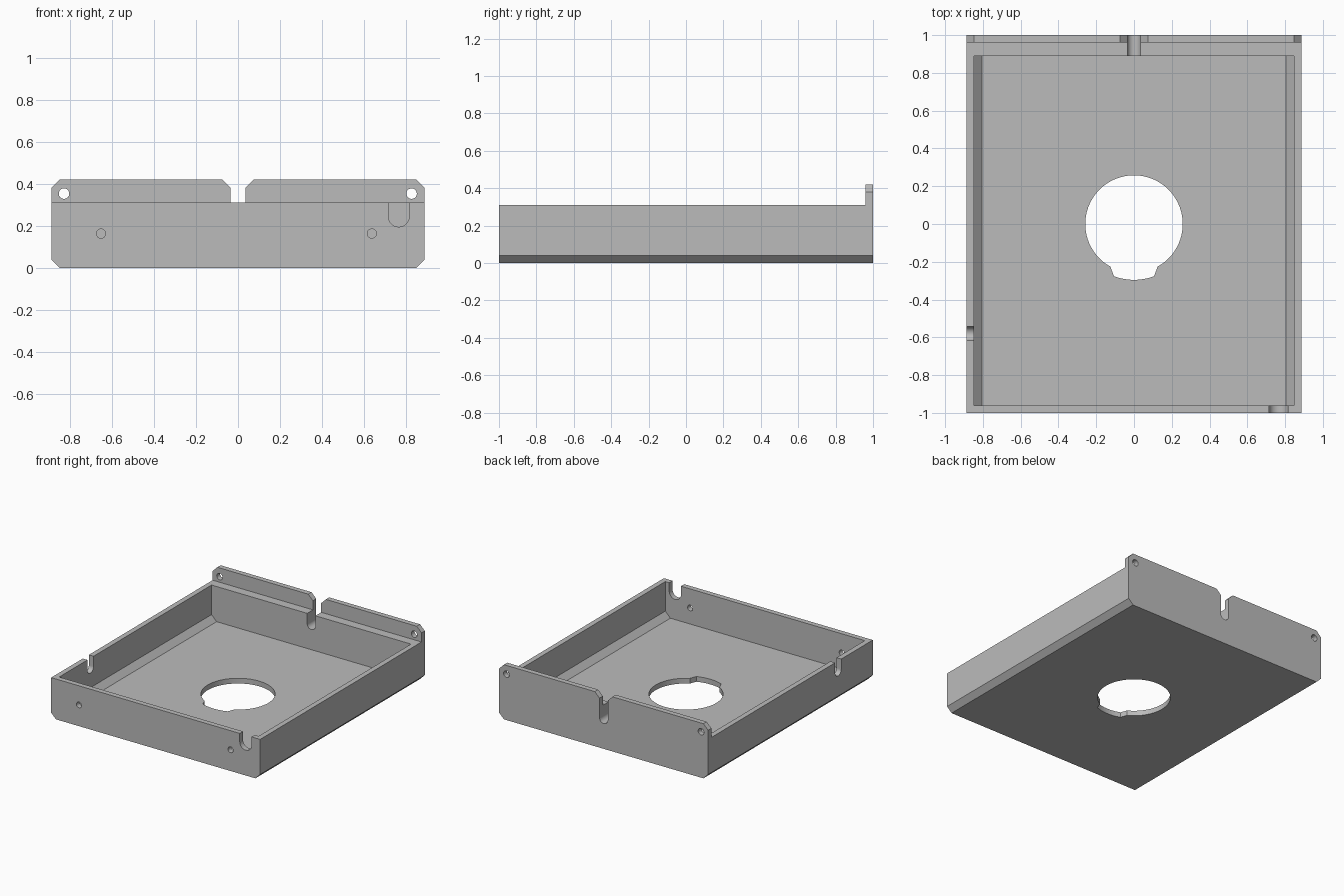
import bpy, bmesh
from math import sin, cos, pi, radians

cube = bpy.data.objects.get("Cube")
if cube:
    bpy.data.objects.remove(cube, do_unlink=True)

grey = bpy.data.materials.new("grey")
grey.use_nodes = True
colour = (0.5, 0.5, 0.5, 1)
grey.diffuse_color = colour
grey.node_tree.nodes["Principled BSDF"].inputs["Base Color"].default_value = colour

W, TOP, RIM, WALL, CH = 0.888, 0.42, 0.31, 0.04, 0.04


def prism(name, outline, axis, lo, hi):
    """Extrude a flat outline along one axis."""
    place = {"x": lambda u, v, t: (t, u, v),
             "y": lambda u, v, t: (u, t, v),
             "z": lambda u, v, t: (u, v, t)}[axis]
    bm = bmesh.new()
    ends = [[bm.verts.new(place(u, v, t)) for u, v in outline] for t in (lo, hi)]
    for ring in ends:
        bm.faces.new(ring)
    n = len(outline)
    for i in range(n):
        j = (i + 1) % n
        bm.faces.new((ends[0][i], ends[0][j], ends[1][j], ends[1][i]))
    bmesh.ops.recalc_face_normals(bm, faces=bm.faces)
    mesh = bpy.data.meshes.new(name)
    bm.to_mesh(mesh)
    bm.free()
    mesh.materials.append(grey)
    obj = bpy.data.objects.new(name, mesh)
    bpy.context.collection.objects.link(obj)
    return obj


def arc(u, v, r, start, end, n):
    angles = [radians(start + (end - start) * i / n) for i in range(n + 1)]
    return [(u + r * cos(a), v + r * sin(a)) for a in angles]


def slot(u, r, bottom=0.195):
    """Open-topped slot with a half-round bottom."""
    return arc(u, bottom + r, r, 180, 360, 20) + [(u + r, 0.6), (u - r, 0.6)]


def mirrored(half):
    return half + [(-u, v) for u, v in reversed(half)]


# Tray block: chamfered section with a V lead-in for the rear slot
section = mirrored([(W - CH, 0), (W, CH), (W, TOP - CH), (W - CH, TOP), (0.075, TOP)])
section.insert(5, (0, TOP - 0.075))
tray = prism("tray", section, "y", -1, 1)

cutters = []


def cut(name, outline, axis, lo, hi):
    cutters.append(prism(name, outline, axis, lo, hi))


# Space above the rim, leaving the rear flange, then the hollow
cut("rim_cutter", [(-1.2, RIM), (0.96, RIM), (0.96, 0.7), (-1.2, 0.7)], "x", -1.2, 1.2)
inner = W - WALL
cut("hollow_cutter", mirrored([(inner - 0.043, WALL), (inner, WALL + 0.043), (inner, 0.36)]),
    "y", -0.96, 0.89)

# Cable slots in the front, rear and right walls
cut("front_slot_cutter", slot(0.765, 0.05), "y", -1.1, -0.93)
cut("rear_slot_cutter", slot(0, 0.035), "y", 0.85, 1.1)
cut("side_slot_cutter", slot(-0.58, 0.037), "x", -1.0, -0.82)

# Screw holes
for x in (-0.652, 0.637):
    cut("front_hole_cutter", arc(x, 0.163, 0.022, 0, 345, 23), "y", -1.1, -0.9)
for x in (-0.828, 0.826):
    cut("flange_hole_cutter", arc(x, 0.353, 0.025, 0, 345, 23), "y", 0.93, 1.1)

# Round floor opening with a key toward the front
opening = arc(0, 0, 0.258, -61, 241, 56) + arc(0, 0, 0.296, 249, 291, 8)
cut("opening_cutter", opening, "z", -0.1, 0.06)

for cutter in cutters:
    cutter.hide_render = True
    mod = tray.modifiers.new(cutter.name, "BOOLEAN")
    mod.operation = "DIFFERENCE"
    mod.solver = "EXACT"
    mod.object = cutter

# Apply the cuts and clear the helpers
bpy.ops.object.select_all(action="DESELECT")
bpy.context.view_layer.objects.active = tray
tray.select_set(True)
for mod in list(tray.modifiers):
    bpy.ops.object.modifier_apply(modifier=mod.name)
for cutter in cutters:
    bpy.data.objects.remove(cutter, do_unlink=True)
bpy.ops.object.shade_smooth_by_angle(angle=radians(25))
